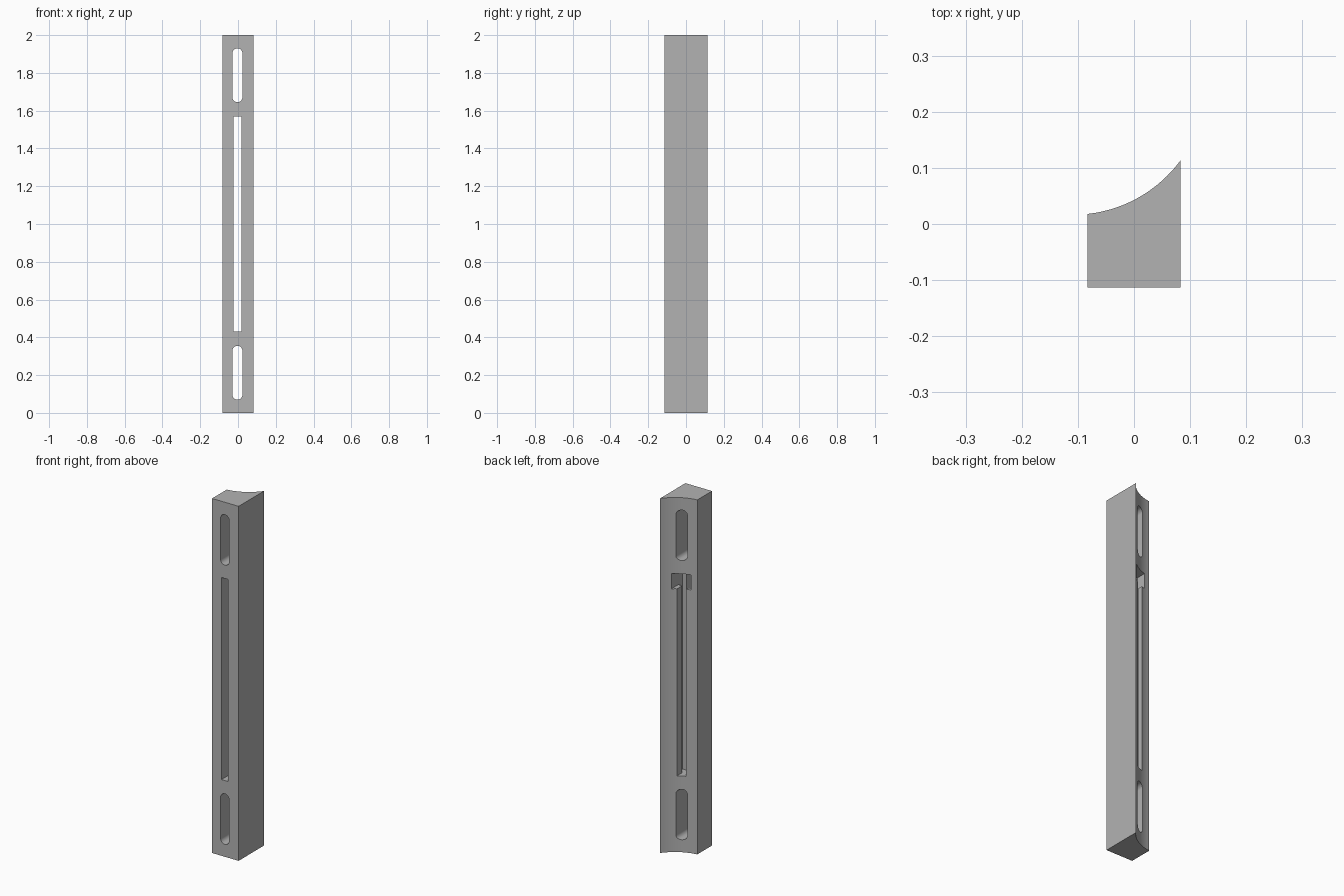
import bpy, bmesh, math
from mathutils import Vector

cube = bpy.data.objects.get("Cube")
if cube:
    bpy.data.objects.remove(cube, do_unlink=True)

grey = bpy.data.materials.new("plain grey")
grey.use_nodes = True
grey.diffuse_color = (0.45, 0.45, 0.45, 1)
grey.node_tree.nodes["Principled BSDF"].inputs["Base Color"].default_value = (0.45, 0.45, 0.45, 1)


def prism(name, points, direction):
    """Extrude a closed outline along a direction."""
    bm = bmesh.new()
    face = bm.faces.new([bm.verts.new(p) for p in points])
    top = bmesh.ops.extrude_face_region(bm, geom=[face])
    verts = [v for v in top["geom"] if isinstance(v, bmesh.types.BMVert)]
    bmesh.ops.translate(bm, verts=verts, vec=Vector(direction))
    bmesh.ops.recalc_face_normals(bm, faces=bm.faces)
    mesh = bpy.data.meshes.new(name)
    bm.to_mesh(mesh)
    bm.free()
    mesh.materials.append(grey)
    obj = bpy.data.objects.new(name, mesh)
    bpy.context.collection.objects.link(obj)
    return obj


def cut_box(name, half_width, y0, y1, z0, z1):
    x0, x1 = SLOT_X - half_width, SLOT_X + half_width
    outline = [(x0, y0, z0), (x1, y0, z0), (x1, y0, z1), (x0, y0, z1)]
    return prism(name, outline, (0, y1 - y0, 0))


def cut_rounded_slot(name, radius, z0, z1, steps=16):
    outline = []
    for centre, start in ((z1 - radius, 0), (z0 + radius, math.pi)):
        for i in range(steps + 1):
            a = start + math.pi * i / steps
            outline.append((SLOT_X + radius * math.cos(a), -0.2, centre + radius * math.sin(a)))
    return prism(name, outline, (0, 0.4, 0))


# Bar with a hollow curved back
HALF_X, FRONT_Y, SLOT_X = 0.083, -0.113, -0.003
LOW_Z, HIGH_Z = 0.43, 1.57
centre = Vector((-0.109, 0.255))
radius = 0.2385
a0 = math.acos((-HALF_X - centre.x) / radius)
a1 = math.acos((HALF_X - centre.x) / radius)
profile = [(-HALF_X, FRONT_Y, 0), (HALF_X, FRONT_Y, 0)]
for i in range(33):
    a = a1 + (a0 - a1) * i / 32
    profile.append((centre.x + radius * math.cos(a), centre.y - radius * math.sin(a), 0))
bar = prism("slotted_bar", profile, (0, 0, 2))

# Rounded end slots, long through slot, hidden wide channel and its entry pocket
cutters = [
    cut_rounded_slot("lower_slot_cutter", 0.0265, 0.07, 0.355),
    cut_rounded_slot("upper_slot_cutter", 0.0265, 1.645, 1.93),
    cut_box("long_slot_cutter", 0.021, -0.2, 0.2, LOW_Z, HIGH_Z),
    cut_box("channel_cutter", 0.045, -0.03, 0.008, LOW_Z, HIGH_Z),
    cut_box("pocket_cutter", 0.045, -0.03, 0.2, 1.485, HIGH_Z),
]
bpy.ops.object.select_all(action="DESELECT")
bpy.context.view_layer.objects.active = bar
bar.select_set(True)
for cutter in cutters:
    mod = bar.modifiers.new(cutter.name, "BOOLEAN")
    mod.operation = "DIFFERENCE"
    mod.solver = "EXACT"
    mod.object = cutter
    bpy.ops.object.modifier_apply(modifier=mod.name)
    bpy.data.objects.remove(cutter, do_unlink=True)

bpy.ops.object.shade_smooth_by_angle(angle=math.radians(30))
